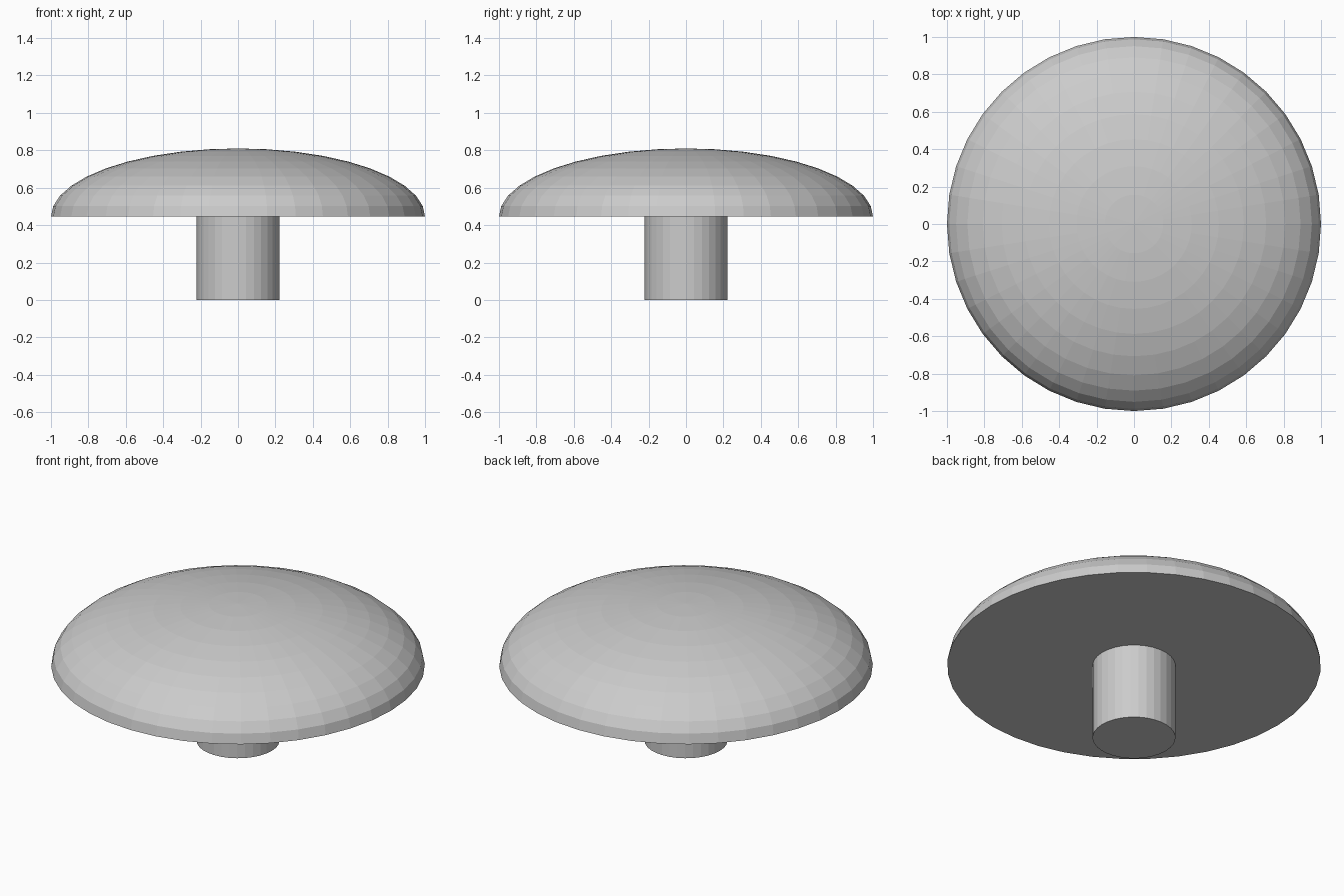
import bpy
import math

if "Cube" in bpy.data.objects:
    bpy.data.objects.remove(bpy.data.objects["Cube"])

STEM_R, STEM_H = 0.222, 0.445
CAP_R, CAP_H = 1.0, 0.365
SIDES, RINGS = 40, 10


def lathe(name, profile, sides):
    """Revolve (radius, z) rings around z; radius 0 at the end makes a pole."""
    verts, faces, rings = [], [], []
    for r, z in profile:
        n = 1 if r < 1e-6 else sides
        rings.append(list(range(len(verts), len(verts) + n)))
        verts += [(r * math.cos(2 * math.pi * i / sides),
                   r * math.sin(2 * math.pi * i / sides), z) for i in range(n)]
    for a, b in zip(rings, rings[1:]):
        for i in range(sides):
            j = (i + 1) % sides
            if len(b) == 1:
                faces.append((a[i], a[j], b[0]))
            else:
                faces.append((a[i], a[j], b[j], b[i]))
    faces.append(tuple(reversed(rings[0])))
    if len(rings[-1]) > 1:
        faces.append(tuple(rings[-1]))
    mesh = bpy.data.meshes.new(name)
    mesh.from_pydata(verts, [], faces)
    mesh.update()
    obj = bpy.data.objects.new(name, mesh)
    bpy.context.collection.objects.link(obj)
    return obj


# Stem: plain cylinder standing on the floor
lathe("stem", [(STEM_R, 0), (STEM_R, STEM_H)], 32)

# Cap: flattened half sphere with a flat underside
angles = [math.pi / 2 * k / RINGS for k in range(RINGS + 1)]
lathe("cap", [(CAP_R * math.cos(a), STEM_H + CAP_H * math.sin(a)) for a in angles], SIDES)
